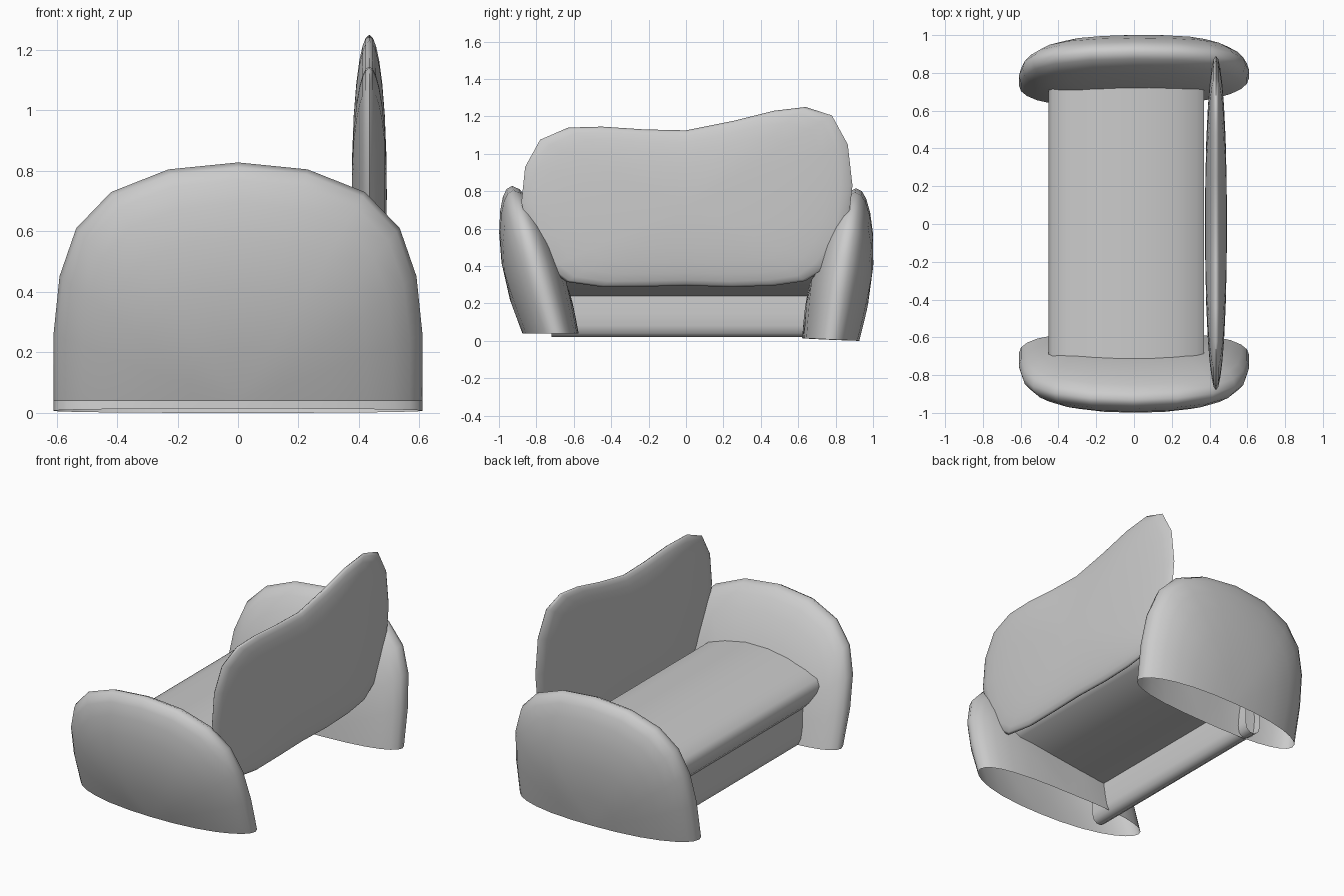
import bpy, bmesh, math

if "Cube" in bpy.data.objects:
    bpy.data.objects.remove(bpy.data.objects["Cube"])

RINGS = [1, 0.98, 0.93, 0.84, 0.7, 0.5, 0.25]


def finish(name, bm, angle=60):
    bmesh.ops.recalc_face_normals(bm, faces=bm.faces)
    me = bpy.data.meshes.new(name)
    bm.to_mesh(me)
    bm.free()
    ob = bpy.data.objects.new(name, me)
    bpy.context.collection.objects.link(ob)
    bpy.ops.object.select_all(action='DESELECT')
    bpy.context.view_layer.objects.active = ob
    ob.select_set(True)
    bpy.ops.object.shade_smooth_by_angle(angle=math.radians(angle))
    return ob


def pillow(name, outline, centre, power, place, closed):
    """Puffed panel: rings shrink to the centre while thickness grows on both sides."""
    bm = bmesh.new()
    rim = None
    for side in (-1, 1):
        rings = []
        for k in RINGS:
            if k == 1 and rim:
                rings.append(rim)
                continue
            t = side * math.sqrt(max(0, 1 - k ** power))
            rings.append([bm.verts.new(place(centre[0] + (a - centre[0]) * k,
                                             centre[1] + (b - centre[1]) * k, t))
                          for a, b in outline])
        rim = rings[0]
        tip = bm.verts.new(place(centre[0], centre[1], side))
        n = len(outline)
        for i in range(n if closed else n - 1):
            j = (i + 1) % n
            for p, q in zip(rings, rings[1:]):
                bm.faces.new((p[i], p[j], q[j], q[i]))
            bm.faces.new((rings[-1][i], rings[-1][j], tip))
    return finish(name, bm, 80)


def sweep(name, profile, y0, y1, closed):
    """Open-ended strip of an xz profile along y."""
    bm = bmesh.new()
    a = [bm.verts.new((x, y0, z)) for x, z in profile]
    b = [bm.verts.new((x, y1, z)) for x, z in profile]
    n = len(profile)
    for i in range(n if closed else n - 1):
        j = (i + 1) % n
        bm.faces.new((a[i], a[j], b[j], b[i]))
    return finish(name, bm, 50)


# Arms: arched, bowed, leaning outwards, hollow and open underneath
half = [(0.61, 0), (0.61, 0.25), (0.59, 0.45), (0.535, 0.61), (0.42, 0.73), (0.23, 0.805)]
arch = half + [(0, 0.828)] + [(-x, z) for x, z in reversed(half)]


def arm(name, sign, y_low, y_top, z_low, z_scale, bow, twist, tilt):
    def place(x, z, t):
        u = z / 0.828
        s = x / 0.61
        mid = y_low + (y_top - y_low) * u - bow * s * s * (1 - 0.5 * u) + twist * s * (1 - u)
        depth = (0.15 + 0.025 * math.sin(math.pi * u)) * t
        return (x, sign * (mid + depth),
                z * z_scale + z_low * (1 - u) ** 4 + tilt * (1 - t) * (1 - u))
    pillow(name, arch, (0, 0), 2.5, place, False)


arm("front_arm", -1, 0.725, 0.93, 0.04, 1.0, 0.035, 0.005, 0)
arm("rear_arm", 1, 0.775, 0.91, 0.0, 0.985, 0.02, 0.02, 0.007)

# Backrest: wavy-topped cushion standing along the +x side
back = [(-.88, .74), (-.86, .93), (-.78, 1.075), (-.63, 1.14), (-.45, 1.145), (-.22, 1.13),
        (0, 1.125), (.25, 1.175), (.47, 1.23), (.64, 1.25), (.78, 1.205), (.865, 1.05),
        (.89, .83), (.87, .65), (.82, .5), (.74, .39), (.64, .32), (.47, .295), (.25, .288),
        (0, .295), (-.22, .29), (-.45, .288), (-.64, .315), (-.74, .39), (-.83, .54)]
pillow("backrest", back, (0, 0.72), 2.2,
       lambda y, z, t: (0.434 + 0.058 * t, y, z), True)

# Seat: arched cushion with a rounded front lip and a sloping underside
seat = [(-.36, .235), (-.41, .29), (-.445, .35), (-.453, .39), (-.43, .43), (-.35, .465),
        (-.22, .50), (-.08, .52), (.08, .52), (.22, .495), (.33, .46), (.37, .425),
        (.365, .38), (.33, .345), (.1, .30), (-.1, .265), (-.27, .24)]
sweep("seat", seat, -0.72, 0.73, True)

# Base panel: upright board with a rounded bottom edge
panel = [(-.375, .26), (-.39, .15), (-.39, .08), (-.375, .04), (-.345, .02), (-.315, .02),
         (-.29, .04), (-.28, .08), (-.28, .15), (-.285, .245)]
sweep("base_panel", panel, -0.72, 0.70, False)
